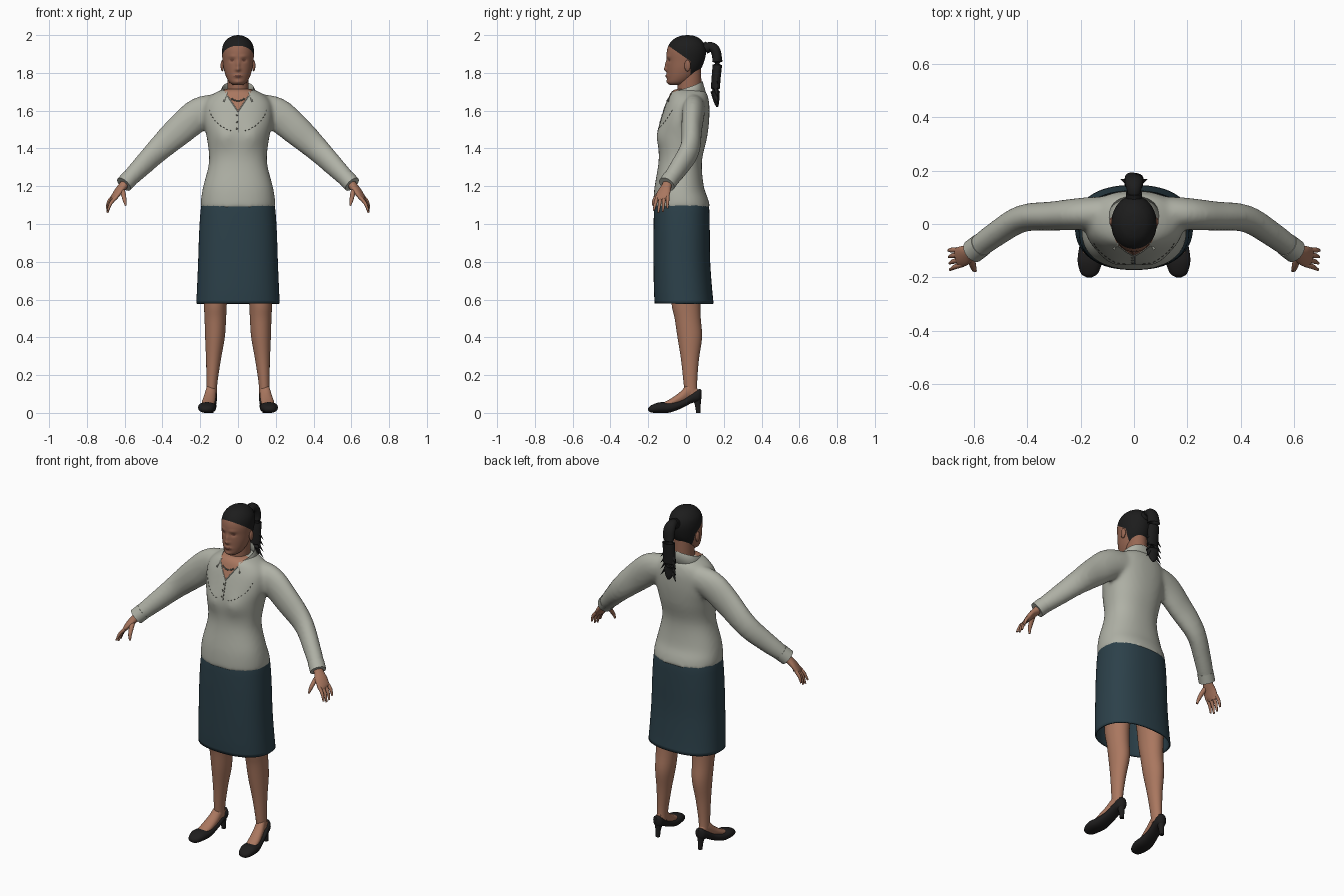
import bpy, bmesh, math
from mathutils import Vector
from mathutils.bvhtree import BVHTree

if "Cube" in bpy.data.objects:
    bpy.data.objects.remove(bpy.data.objects["Cube"])


def material(name, r, g, b):
    m = bpy.data.materials.new(name)
    m.use_nodes = True
    m.diffuse_color = (r, g, b, 1)
    bsdf = m.node_tree.nodes["Principled BSDF"]
    bsdf.inputs["Base Color"].default_value = (r, g, b, 1)
    bsdf.inputs["Roughness"].default_value = 0.8
    return m


SKIN = material("warm brown skin", 0.40, 0.185, 0.115)
FACE = material("face skin", 0.31, 0.135, 0.085)
DARK = material("lips and eyes", 0.13, 0.05, 0.035)
SHIRT = material("pale grey shirt", 0.43, 0.44, 0.38)
SEAM = material("seam grey", 0.12, 0.12, 0.10)
SKIRT = material("dark teal skirt", 0.025, 0.052, 0.068)
HAIR = material("black hair", 0.012, 0.012, 0.012)
SHOE = material("black shoe", 0.014, 0.013, 0.013)


def finish(name, bm, *mats, angle=50):
    bmesh.ops.recalc_face_normals(bm, faces=bm.faces)
    me = bpy.data.meshes.new(name)
    bm.to_mesh(me)
    bm.free()
    for m in mats:
        me.materials.append(m)
    me.shade_smooth()
    me.set_sharp_from_angle(angle=math.radians(angle))
    ob = bpy.data.objects.new(name, me)
    bpy.context.collection.objects.link(ob)
    return ob


def spline(stations, steps):
    # Smooth interpolation through all stations
    p = [Vector(s) for s in stations]
    p = [2 * p[0] - p[1]] + p + [2 * p[-1] - p[-2]]
    out = []
    for a, b, c, d in zip(p, p[1:], p[2:], p[3:]):
        for k in range(steps):
            t = k / steps
            out.append(0.5 * (2 * b + (c - a) * t + (2 * a - 5 * b + 4 * c - d) * t * t
                              + (3 * b - a - 3 * c + d) * t ** 3))
    return out + [p[-2]]


def loft(stations, frame="z", side=1, n=32, power=2.0, steps=4, caps=(True, True)):
    # Each station is x, y, z and two half sizes
    bm = bmesh.new()
    rows = spline(stations, steps)
    pos = [Vector(r[:3]) for r in rows]
    rings = []
    for i, r in enumerate(rows):
        u = Vector((1, 0, 0))
        v = Vector((0, 1, 0)) if frame == "z" else Vector((0, 0, 1))
        if frame == "path":
            t = (pos[min(i + 1, len(pos) - 1)] - pos[max(i - 1, 0)]).normalized()
            u = t.cross(Vector((0.01, 0, 1))).normalized()
            v = u.cross(t)
        ring = []
        for k in range(n):
            q = math.tau * k / n
            c, s = math.cos(q), math.sin(q)
            co = (pos[i] + u * max(r[3], .001) * math.copysign(abs(c) ** (2 / power), c)
                  + v * max(r[4], .001) * math.copysign(abs(s) ** (2 / power), s))
            ring.append(bm.verts.new((co.x * side, co.y, co.z)))
        rings.append(ring)
    for a, b in zip(rings, rings[1:]):
        for k in range(n):
            bm.faces.new((a[k], a[(k + 1) % n], b[(k + 1) % n], b[k]))
    if caps[0]:
        bm.faces.new(rings[0])
    if caps[1]:
        bm.faces.new(rings[-1])
    return bm


def slab(z, a, y0, y1):
    return (0, (y0 + y1) / 2, z, a, (y1 - y0) / 2)


def along(x, y, z0, z1, w):
    return (x, y, (z0 + z1) / 2, w, (z1 - z0) / 2)


def bump(bm, x, z, sx, sz, amount):
    for v in bm.verts:
        if v.co.y < -0.02:
            v.co.y -= amount * math.exp(-((v.co.x - x) / sx) ** 2 - ((v.co.z - z) / sz) ** 2)


def cut(bm, point, normal):
    bmesh.ops.bisect_plane(bm, geom=bm.verts[:] + bm.edges[:] + bm.faces[:],
                           plane_co=point, plane_no=normal)


# Shirt: body and sleeves fused into one smooth surface
bm = loft([slab(1.085, .197, -.172, .128), slab(1.13, .196, -.172, .118), slab(1.2, .184, -.166, .094),
           slab(1.33, .153, -.145, .084), slab(1.45, .164, -.143, .11), slab(1.54, .182, -.135, .122),
           slab(1.62, .182, -.112, .124), slab(1.665, .16, -.094, .118), slab(1.695, .12, -.082, .108),
           slab(1.715, .075, -.06, .09)], n=64, power=2.25)
for s in (-1, 1):
    bump(bm, s * .075, 1.465, .06, .06, .02)
sleeve = [(.1, .042, 1.615, .062, .075), (.2, .038, 1.585, .06, .087), (.3, .03, 1.505, .055, .082),
          (.42, .02, 1.395, .051, .066), (.52, -.04, 1.295, .047, .054), (.595, -.095, 1.22, .043, .043)]
for s in (-1, 1):
    part = loft(sleeve, "path", s)
    bmesh.ops.recalc_face_normals(part, faces=part.faces)
    tmp = bpy.data.meshes.new("sleeve")
    part.to_mesh(tmp)
    part.free()
    bm.from_mesh(tmp)
    bpy.data.meshes.remove(tmp)
raw = finish("shirt_source", bm, SHIRT)
mod = raw.modifiers.new("fuse", "REMESH")
mod.mode, mod.voxel_size = "VOXEL", .011
mod = raw.modifiers.new("relax", "SMOOTH")
mod.factor, mod.iterations = .5, 8
fused = bpy.data.meshes.new_from_object(raw.evaluated_get(bpy.context.evaluated_depsgraph_get()))
bpy.data.objects.remove(raw)
bm = bmesh.new()
bm.from_mesh(fused)
bpy.data.meshes.remove(fused)

# Open neckline, cut as a V
for s in (-1, 1):
    cut(bm, (0, 0, 1.595), (s * 1.5, 0, 1))
for f in bm.faces:
    c = f.calc_center_median()
    f.material_index = int(c.y < 0 and c.z > 1.595 + 1.5 * abs(c.x))
surface = BVHTree.FromBMesh(bm)
finish("shirt", bm, SHIRT, SKIN, angle=80)


def on_shirt(x, z):
    hit = surface.ray_cast(Vector((x, -1, z)), Vector((0, 1, 0)))[0]
    return hit if hit else Vector((x, -.1, z))


def cord(name, points, r, mat):
    bm = loft([(*on_shirt(x, z), r, r) for x, z in points], "path", n=8, steps=2)
    finish(name, bm, mat)


def ball(name, loc, size, mat):
    bm = bmesh.new()
    bmesh.ops.create_uvsphere(bm, u_segments=16, v_segments=10, radius=1)
    for v in bm.verts:
        v.co = Vector(loc) + Vector([c * d for c, d in zip(v.co, size)])
    return finish(name, bm, mat, angle=80)


# Placket, yoke stitches, buttons and necklace
cord("placket_seam", [(.004, 1.59 - .015 * i) for i in range(8)], .0018, SEAM)
for s, side in ((1, "left"), (-1, "right")):
    cord(side + "_neckline_edge", [(s * .011 * i, 1.595 + .0165 * i) for i in range(6)], .003, SHIRT)
    for i in range(9):
        q = .25 + i * .13
        spots = [(s * .155 * math.cos(q + d), 1.64 - .15 * math.sin(q + d)) for d in (0, .03, .06)]
        cord(f"{side}_yoke_stitch_{i}", spots, .0018, SEAM)
for i in range(3):
    ball(f"button_{i}", on_shirt(-.006, 1.575 - .035 * i), (.005, .003, .005), SEAM)
cord("necklace", [(.009 * i, 1.652 + .0008 * i * i) for i in range(-4, 5)], .004, SEAM)

# Folded collar, open at the front
bm = bmesh.new()
rows = []
for A, B, z, drop in ((.068, .064, 1.69, .04), (.078, .072, 1.757, .065), (.106, .09, 1.697, .055)):
    row = []
    for i in range(41):
        t = 2.45 * (i - 20) / 20
        k = (1 - math.cos(t)) / 2
        row.append(bm.verts.new((A * math.sin(t) * (1 + .12 * k),
                                 .015 + B * math.cos(t) * (1 + .7 * k), z - drop * k)))
    rows.append(row)
for a, b in zip(rows, rows[1:]):
    for i in range(40):
        bm.faces.new((a[i], a[i + 1], b[i + 1], b[i]))
collar = finish("collar", bm, SHIRT)
collar.modifiers.new("cloth", "SOLIDIFY").thickness = .006

# Skirt: open at the hem, with cloth thickness
bm = loft([slab(.578, .221, -.166, .146), slab(.66, .217, -.17, .138), slab(.8, .211, -.172, .128),
           slab(.95, .206, -.172, .126), slab(1.06, .199, -.17, .124), slab(1.105, .193, -.167, .12)],
          n=64, power=2.35, caps=(False, True))
skirt = finish("skirt", bm, SKIRT)
mod = skirt.modifiers.new("cloth", "SOLIDIFY")
mod.thickness = .008

# Neck and head
finish("neck", loft([(0, .025, 1.62, .06, .06), (0, .018, 1.7, .056, .064), (0, .02, 1.82, .054, .06)]), FACE)
bm = loft([slab(1.735, .025, -.085, -.02), slab(1.75, .046, -.098, .015), slab(1.78, .063, -.1, .05),
           slab(1.82, .075, -.101, .078), slab(1.86, .081, -.101, .096), slab(1.91, .085, -.102, .106),
           slab(1.95, .078, -.09, .098), slab(1.98, .056, -.063, .074), slab(1.995, .029, -.03, .045),
           slab(2.0, .004, .002, .012)], n=96, steps=8)
bump(bm, 0, 1.84, .01, .024, .011)
bump(bm, 0, 1.818, .014, .01, .012)
bump(bm, 0, 1.783, .022, .01, .009)
bump(bm, 0, 1.752, .018, .01, .005)
for s in (-1, 1):
    bump(bm, s * .03, 1.887, .02, .008, .004)
    bump(bm, s * .032, 1.866, .014, .01, -.007)
cut(bm, (0, 0, 1.8785), (0, .7, 1))
cut(bm, (0, .025, 0), (0, 1, 0))
cut(bm, (0, 0, 1.79), (0, 0, 1))
for f in bm.faces:
    c = f.calc_center_median()
    eye = ((abs(c.x) - .033) / .014) ** 2 + ((c.z - 1.866) / .004) ** 2 < 1
    mouth = (c.x / .024) ** 2 + ((c.z - 1.783) / .006) ** 2 < 1
    if c.z + .7 * c.y > 1.8785 or (c.y > .025 and c.z > 1.79):
        f.material_index = 1
    elif c.y < 0 and (eye or mouth):
        f.material_index = 2
finish("head", bm, FACE, HAIR, DARK, angle=80)

# Ponytail with loose strands
tail = [(0, .09, 1.925, .02, .02), (0, .125, 1.94, .026, .024), (0, .155, 1.92, .034, .026),
        (0, .166, 1.86, .036, .025), (0, .16, 1.78, .036, .024), (0, .155, 1.70, .036, .022),
        (0, .162, 1.645, .024, .014), (0, .166, 1.62, .006, .005)]
finish("ponytail", loft(tail, "path", n=24), HAIR)
finish("hair_tie", loft([(0, .1, 1.93, .03, .03), (0, .118, 1.938, .03, .03)], "path"), HAIR)
for i in range(8):
    s, z = (-1) ** i, 1.77 - .018 * i
    finish(f"hair_strand_{i}", loft([(s * .02, .158, z + .03, .012, .008), (s * .034, .162, z, .008, .005),
                                     (s * .05, .168, z - .025, .001, .001)], "path", n=8), HAIR)

# Paired parts
for s, side in ((1, "left"), (-1, "right")):
    def pair(name, stations, mat, frame="path", **kw):
        finish(f"{side}_{name}", loft(stations, frame, s, **kw), mat)

    ball(side + "_ear", (s * .083, .008, 1.838), (.009, .017, .03), FACE)
    pair("cuff", [(.573, -.079, 1.243, .045, .046), (.604, -.102, 1.21, .045, .045)], SHIRT)
    # Hand
    pair("palm", [(.59, -.092, 1.225, .027, .025), (.61, -.103, 1.2, .028, .022), (.635, -.117, 1.17, .037, .018),
                  (.656, -.126, 1.14, .037, .014), (.663, -.128, 1.125, .028, .009)], SKIN)
    for i, short in enumerate((.012, 0, .004, .022)):
        o = -.03 + .02 * i
        base, tip = Vector((.652 + .35 * o, -.124 + .9 * o, 1.145)), Vector((.692 + .1 * o, -.135 + 1.2 * o, 1.06 + short))
        mid = (base + tip) / 2 + Vector((.006, 0, .004))
        pair(f"finger_{i}", [(*base, .01, .01), (*mid, .009, .009), (*tip, .005, .005)], SKIN, n=12)
    pair("thumb", [(.615, -.115, 1.19, .014, .014), (.606, -.148, 1.155, .013, .012),
                   (.6, -.168, 1.125, .01, .01), (.594, -.176, 1.098, .005, .005)], SKIN, n=12)
    # Leg and foot
    pair("leg", [(.1, -.02, .95, .085, .09), (.115, 0, .72, .072, .085), (.12, 0, .58, .061, .077),
                 (.12, .009, .5, .057, .069), (.122, .02, .4, .052, .065), (.13, .021, .28, .039, .047),
                 (.138, .023, .16, .029, .036), (.14, .028, .09, .027, .034)], SKIN, "z")
    pair("foot", [along(.163, -.125, .03, .052, .028), along(.158, -.08, .03, .076, .034),
                  along(.15, -.03, .045, .112, .032), along(.142, .02, .065, .16, .027),
                  along(.14, .06, .08, .13, .02)], SKIN, "y")
    # Pump shoe and heel
    pair("shoe", [along(.168, -.2, .012, .025, .01), along(.167, -.185, .002, .04, .032),
                  along(.165, -.14, 0, .056, .046), along(.16, -.085, .002, .056, .045),
                  along(.152, -.02, .026, .07, .037), along(.145, .03, .052, .102, .034),
                  along(.141, .068, .06, .126, .029), along(.14, .083, .075, .12, .012)], SHOE, "y", power=2.3)
    pair("shoe_heel", [(.141, .055, .085, .026, .026), (.141, .062, .045, .016, .016),
                       (.141, .066, 0, .012, .012)], SHOE, "z", n=16)
